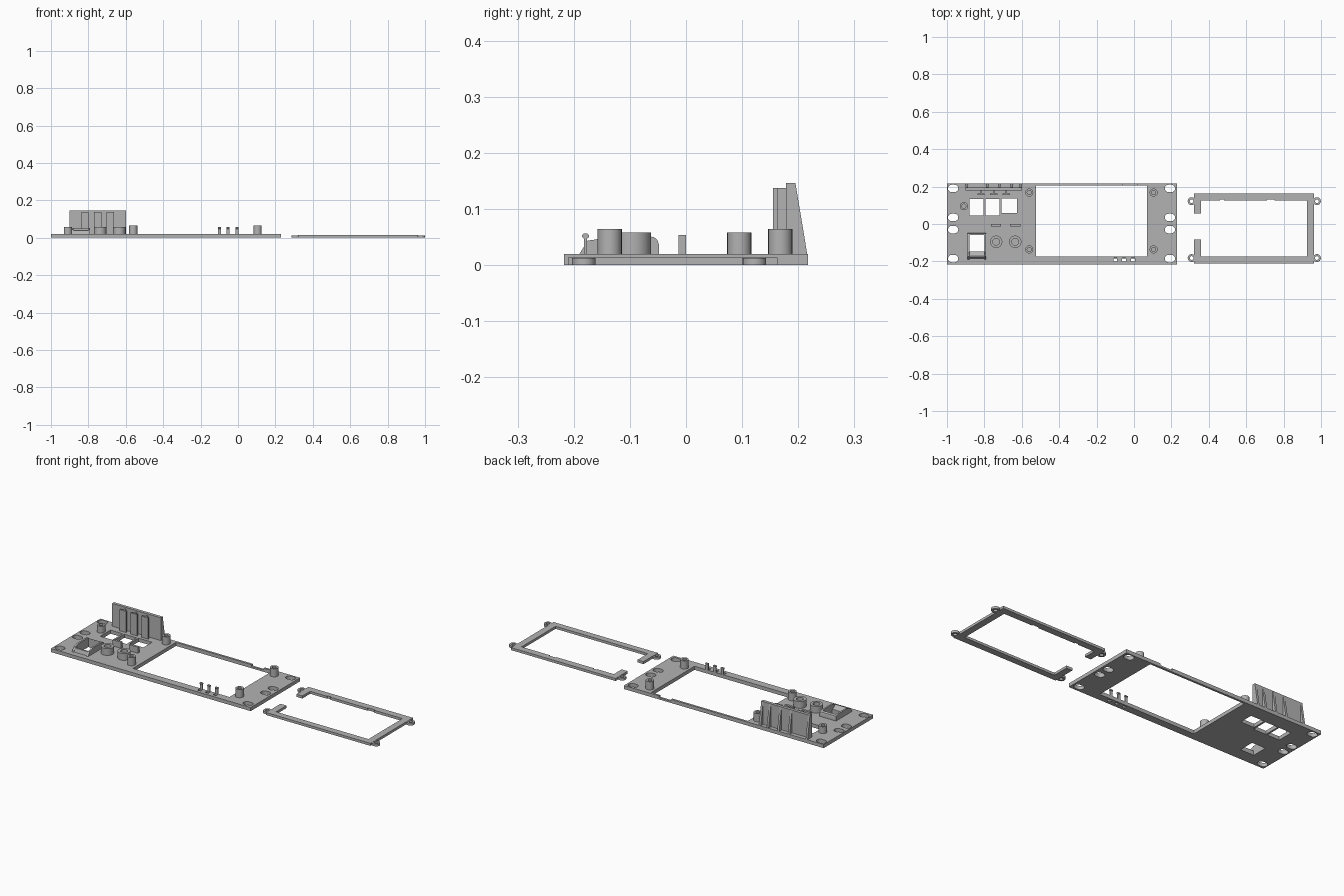
import bpy, bmesh, math
from mathutils import Matrix

if "Cube" in bpy.data.objects:
    bpy.data.objects.remove(bpy.data.objects["Cube"])

grey = bpy.data.materials.new("plain grey")
grey.diffuse_color = (0.45, 0.45, 0.45, 1)
grey.use_nodes = True
grey.node_tree.nodes["Principled BSDF"].inputs["Base Color"].default_value = grey.diffuse_color


def rect(x0, x1, y0, y1):
    return [(x0, y0), (x1, y0), (x1, y1), (x0, y1)]


def slot(cx, cy, w, h, n=8):
    """Rounded slot outline; a circle when w equals h."""
    r, d = h / 2, (w - h) / 2
    pts = []
    for side, start in ((1, -math.pi / 2), (-1, math.pi / 2)):
        for i in range(n + 1):
            if d == 0 and i == n:
                continue
            a = start + math.pi * i / n
            pts.append((cx + side * d + r * math.cos(a), cy + r * math.sin(a)))
    return pts


def circle(cx, cy, r, n=12):
    return slot(cx, cy, 2 * r, 2 * r, n)


def slab(name, outlines, lo, hi, sideways=False):
    """Extrude outlines (inner ones become holes) along z, or along x if sideways."""
    cu = bpy.data.curves.new(name, 'CURVE')
    cu.dimensions, cu.fill_mode, cu.extrude = '2D', 'BOTH', (hi - lo) / 2
    for pts in outlines:
        sp = cu.splines.new('POLY')
        sp.points.add(len(pts) - 1)
        for p, (x, y) in zip(sp.points, pts):
            p.co = (x, y, 0, 1)
        sp.use_cyclic_u = True
    tmp = bpy.data.objects.new(name, cu)
    bpy.context.collection.objects.link(tmp)
    dg = bpy.context.evaluated_depsgraph_get()
    me = bpy.data.meshes.new_from_object(tmp.evaluated_get(dg))
    bpy.data.objects.remove(tmp)
    me.transform(Matrix.Translation((0, 0, (lo + hi) / 2)))
    if sideways:
        me.transform(Matrix(((0, 0, 1, 0), (1, 0, 0, 0), (0, 1, 0, 0), (0, 0, 0, 1))))
    bm = bmesh.new()
    bm.from_mesh(me)
    bmesh.ops.remove_doubles(bm, verts=bm.verts, dist=1e-5)
    bmesh.ops.recalc_face_normals(bm, faces=bm.faces)
    bm.to_mesh(me)
    bm.free()
    me.name = name
    me.materials.clear()
    me.materials.append(grey)
    ob = bpy.data.objects.new(name, me)
    bpy.context.collection.objects.link(ob)
    bpy.ops.object.select_all(action='DESELECT')
    ob.select_set(True)
    bpy.context.view_layer.objects.active = ob
    bpy.ops.object.shade_smooth_by_angle(angle=math.radians(30))
    return ob


def box(name, x0, x1, y0, y1, z0, z1):
    return slab(name, [rect(x0, x1, y0, y1)], z0, z1)


T = 0.02                                # panel thickness
PINS = (-0.10, -0.053, -0.005)

# Front panel with mounting slots, display window, jack openings and pin holes;
# the display window is open through the back edge, closed by a separate rail
panel = [[(-1, -0.217), (0.23, -0.217), (0.23, 0.217), (0.07, 0.217), (0.07, -0.175),
          (-0.525, -0.175), (-0.525, 0.217), (-1, 0.217)]]
for sx in (-0.967, 0.192):
    for sy in (0.19, 0.035, -0.03, -0.185):
        panel.append(slot(sx, sy, 0.055, 0.04))
panel += [rect(-0.88, -0.805, 0.045, 0.135), rect(-0.795, -0.718, 0.045, 0.135),
          rect(-0.708, -0.625, 0.06, 0.137), rect(-0.88, -0.797, -0.147, -0.06)]
panel += [rect(x - 0.01, x + 0.01, -0.2, -0.184) for x in PINS]
slab("panel", panel, 0, T)

# Thin rail behind the window, with a lowered notch
rail = [(-0.525, 0), (0.07, 0), (0.07, T), (0.015, T), (0.015, 0.01), (-0.06, 0.01),
        (-0.06, T), (-0.525, T)]
ob = slab("back_rail", [rail], 0.205, 0.217)
ob.data.transform(Matrix(((1, 0, 0, 0), (0, 0, 1, 0), (0, 1, 0, 0), (0, 0, 0, 1))))
ob.data.flip_normals()

# Screw standoffs and button guides
for x in (-0.56, 0.105):
    for y in (0.168, -0.136):
        slab("standoff", [circle(x, y, 0.0215), circle(x, y, 0.011)], T, 0.065)
slab("small_standoff", [circle(-0.91, 0.095, 0.0215), circle(-0.91, 0.095, 0.011)], T, 0.058)
for x in (-0.737, -0.635):
    slab("button_guide", [circle(x, -0.095, 0.033), circle(x, -0.095, 0.018)], T, 0.058)
    box("button_stop", x - 0.027, x + 0.027, -0.013, 0, T, 0.054)

# Snap pins with rounded heads
for x in PINS:
    slab("snap_pin", [[(-0.182, 0.005), (-0.176, 0.005), (-0.176, 0.048), (-0.173, 0.05),
                       (-0.173, 0.054), (-0.176, 0.057), (-0.182, 0.057), (-0.185, 0.054),
                       (-0.185, 0.05), (-0.182, 0.047)]], x - 0.008, x + 0.008, True)

# Socket housing: rounded side walls, back wall and sloped front block
cheek = [(-0.19, T), (-0.048, T), (-0.048, 0.036), (-0.051, 0.045), (-0.057, 0.05),
         (-0.068, 0.052), (-0.15, 0.052), (-0.16, 0.046), (-0.175, 0.044), (-0.18, 0.036)]
for x in (-0.89, -0.8):
    slab("socket_side", [cheek], x, x + 0.01, True)
slab("socket_back", [[(-0.06, T), (-0.048, T), (-0.048, 0.036), (-0.051, 0.045),
                      (-0.06, 0.05)]], -0.88, -0.8, True)
slab("socket_front", [[(-0.185, T), (-0.147, T), (-0.147, 0.024), (-0.172, 0.042),
                       (-0.178, 0.04)]], -0.88, -0.8, True)

# Upright wall with tapered gussets behind and T-shaped ribs in front
box("wall", -0.9, -0.6, 0.178, 0.195, T, 0.147)
for x in (-0.9, -0.79, -0.725, -0.66, -0.612):
    slab("gusset", [[(0.195, T), (0.216, T), (0.195, 0.147)]], x, x + 0.012, True)
for x in (-0.818, -0.75, -0.682):
    tee = [(-0.02, 0.155), (0.02, 0.155), (0.02, 0.163), (0.004, 0.163), (0.004, 0.178),
           (-0.004, 0.178), (-0.004, 0.163), (-0.02, 0.163)]
    slab("rib", [[(x + px, py) for px, py in tee]], T, 0.138)

# Separate clamp frame: open on the left, with lip and screw ears
H = 0.014
slab("clamp_frame", [[(0.32, 0.163), (0.32, 0.056), (0.357, 0.056), (0.357, 0.125),
                      (0.46, 0.125), (0.46, 0.131), (0.48, 0.131), (0.48, 0.125),
                      (0.71, 0.125), (0.71, 0.131), (0.75, 0.131), (0.75, 0.125),
                      (0.925, 0.125), (0.925, -0.174), (0.357, -0.174), (0.357, -0.083),
                      (0.32, -0.083), (0.32, -0.21), (0.963, -0.21), (0.963, 0.163)]], 0, H)
for x, inner in ((0.308, 0.32), (0.978, 0.963)):
    for y in (0.122, -0.182):
        slab("screw_ear", [circle(x, y, 0.021), circle(x, y, 0.01)], 0, H - 0.001)
